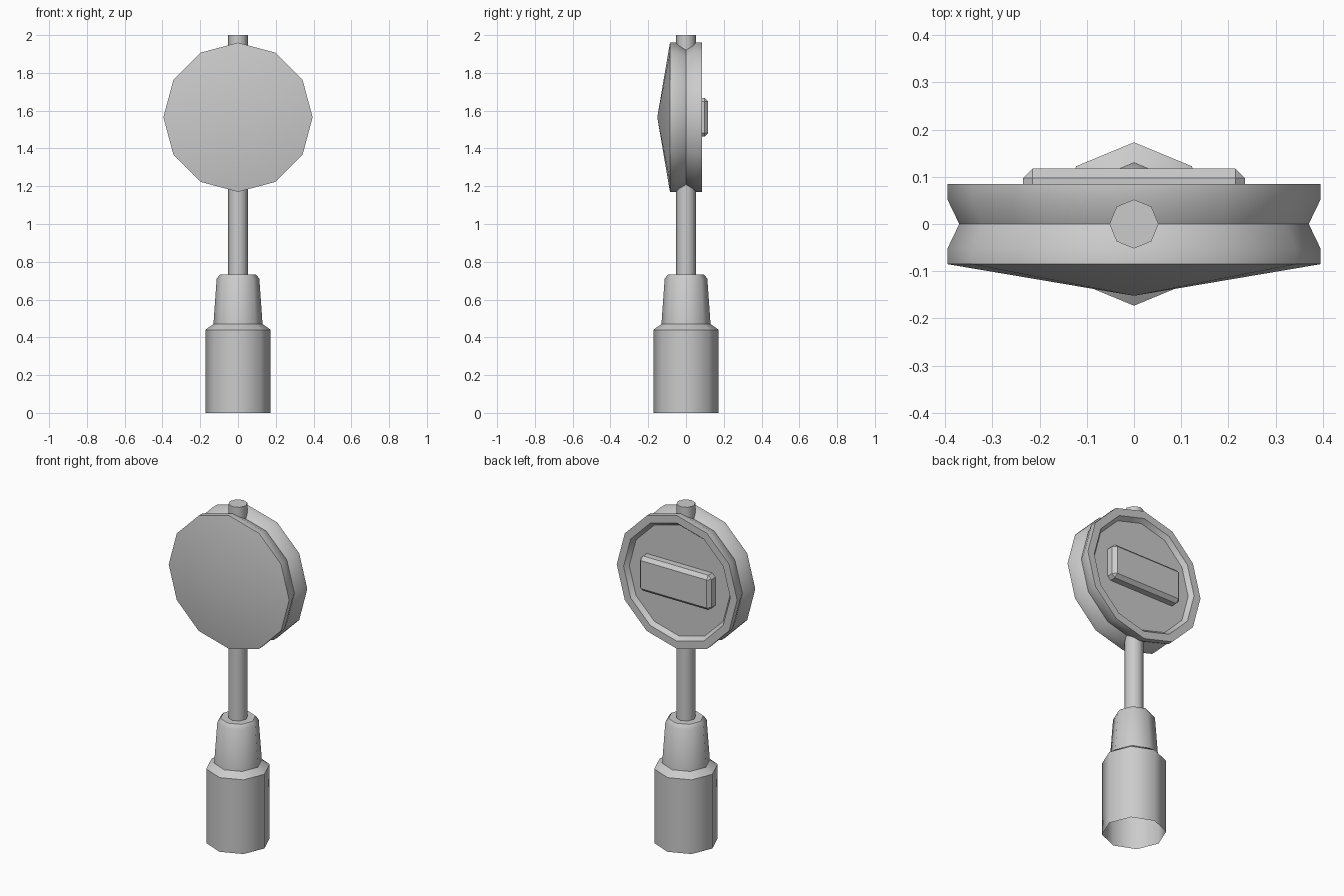
import bpy, bmesh, math
from mathutils import Matrix

if "Cube" in bpy.data.objects:
    bpy.data.objects.remove(bpy.data.objects["Cube"])


def finish(bm, name, smooth_angle=None):
    mesh = bpy.data.meshes.new(name)
    bm.to_mesh(mesh)
    bm.free()
    obj = bpy.data.objects.new(name, mesh)
    bpy.context.collection.objects.link(obj)
    if smooth_angle:
        bpy.ops.object.select_all(action='DESELECT')
        bpy.context.view_layer.objects.active = obj
        obj.select_set(True)
        bpy.ops.object.shade_smooth_by_angle(angle=math.radians(smooth_angle))
    return obj


def lathe(name, profile, sides, matrix=Matrix()):
    """Revolve (radius, height) points around z; radius 0 makes a pole."""
    bm = bmesh.new()
    rings = []
    for r, z in profile:
        n = sides if r > 0 else 1
        rings.append([bm.verts.new((r * math.cos(2 * math.pi * i / sides),
                                    r * math.sin(2 * math.pi * i / sides), z))
                      for i in range(n)])
    for a, b in zip(rings, rings[1:]):
        for i in range(sides):
            j = (i + 1) % sides
            quad = [a[i % len(a)], a[j % len(a)], b[j % len(b)], b[i % len(b)]]
            bm.faces.new(list(dict.fromkeys(quad)))
    bm.transform(matrix)
    return finish(bm, name, 46)


CENTRE_Z = 1.565

# Octagonal base, open underneath
lathe("base", [(0.173, 0), (0.173, 0.44), (0.13, 0.47)], 8)

# Tapered collar on the base
lathe("collar", [(0.13, 0.47), (0.113, 0.71), (0.095, 0.733), (0, 0.733)], 8)

# Pole running through the disc
lathe("pole", [(0.052, 0.72), (0.052, 2.0), (0, 2.0)], 8)

# Twelve-sided disc: shallow front cone, grooved rim, recessed back
disc_profile = [(0, -0.152), (0.395, -0.085), (0.395, -0.052), (0.37, 0),
                (0.395, 0.052), (0.395, 0.085), (0.35, 0.085),
                (0.33, 0.06), (0, 0.06)]
# local z turned to world +y
turn = Matrix.Translation((0, 0, CENTRE_Z)) @ Matrix.Rotation(-math.pi / 2, 4, 'X')
lathe("disc", disc_profile, 12, turn)

# Chamfered bar on the back of the disc
bm = bmesh.new()
bmesh.ops.create_cube(bm, size=1)
bm.transform(Matrix.Translation((0, 0.0835, CENTRE_Z))
             @ Matrix.Diagonal((0.47, 0.067, 0.206, 1)))
outer_edges = [e for e in bm.edges
               if any(f.normal.y > 0.9 for f in e.link_faces)
               or all(v.co.y for v in e.verts) and
               abs(e.verts[0].co.y - e.verts[1].co.y) > 0.01]
bmesh.ops.bevel(bm, geom=outer_edges, offset=0.02, segments=1, affect='EDGES')
finish(bm, "back_bar")
